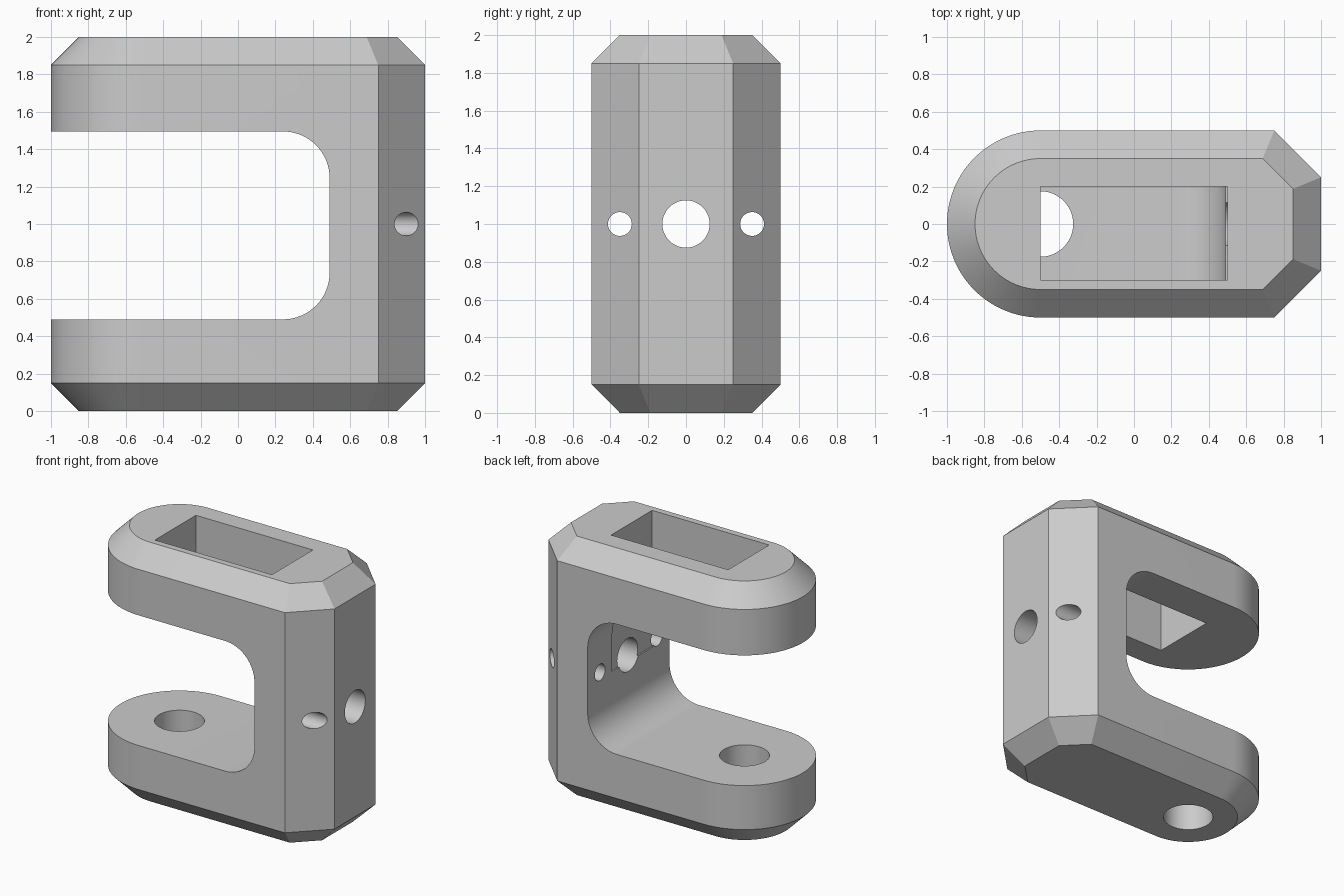
import bpy
import bmesh
from math import pi, sin, cos, tan
from mathutils import Matrix, Vector

cube = bpy.data.objects.get("Cube")
if cube:
    bpy.data.objects.remove(cube, do_unlink=True)

# Single plain grey material
grey = bpy.data.materials.new("light_grey")
grey.use_nodes = True
colour = (0.6, 0.6, 0.6, 1.0)
grey.diffuse_color = colour
grey.node_tree.nodes["Principled BSDF"].inputs["Base Color"].default_value = colour


def arc(cx, cy, r, start, end, steps):
    return [(cx + r * cos(start + (end - start) * i / steps),
             cy + r * sin(start + (end - start) * i / steps))
            for i in range(steps + 1)]


def loft(name, rings):
    """Solid skinned through equal-length rings, capped at both ends."""
    bm = bmesh.new()
    loops = [[bm.verts.new(p) for p in ring] for ring in rings]
    n = len(loops[0])
    for low, high in zip(loops, loops[1:]):
        for i in range(n):
            j = (i + 1) % n
            bm.faces.new((low[i], low[j], high[j], high[i]))
    bm.faces.new(loops[0][::-1])
    bm.faces.new(loops[-1])
    bmesh.ops.recalc_face_normals(bm, faces=bm.faces)
    mesh = bpy.data.meshes.new(name)
    bm.to_mesh(mesh)
    bm.free()
    mesh.materials.append(grey)
    obj = bpy.data.objects.new(name, mesh)
    bpy.context.collection.objects.link(obj)
    return obj


def cylinder(name, start, axis, length, r):
    turn = Vector((0, 0, 1)).rotation_difference(Vector(axis)).to_matrix().to_4x4()
    place = Matrix.Translation(start) @ turn
    circle = arc(0, 0, r, 0, 2 * pi, 48)[:-1]
    return loft(name, [[place @ Vector((x, y, z)) for x, y in circle]
                       for z in (0, length)])


def outline(inset):
    """Plan: round nose at -x, two clipped corners at +x."""
    t = inset * tan(pi / 8)
    half = 0.5 - inset
    nose = arc(-0.5, 0, half, pi / 2, 1.5 * pi, 48)
    return nose + [(0.75 - t, -half), (1 - inset, t - 0.25),
                   (1 - inset, 0.25 - t), (0.75 - t, half)]


# Body with chamfered top and bottom rims
body = loft("bracket_body", [[(x, y, z) for x, y in outline(d)]
                             for z, d in ((0, 0.15), (0.15, 0), (1.85, 0), (2, 0.15))])

# Side opening with rounded inner corners
back, low, high, r = 0.49, 0.49, 1.495, 0.25
mouth = ([(-1.3, low)] + arc(back - r, low + r, r, -pi / 2, 0, 16)
         + arc(back - r, high - r, r, 0, pi / 2, 16) + [(-1.3, high)])
cutters = [loft("opening_cutter", [[(x, y, z) for x, z in mouth] for y in (-0.7, 0.7)])]

# Rectangular slot through the upper arm, grazing the inner wall
slot = [(-0.5, -0.3), (0.5, -0.3), (0.5, 0.2), (-0.5, 0.2)]
cutters.append(loft("slot_cutter", [[(x, y, z) for x, y in slot] for z in (0.95, 2.2)]))

# Round hole in the lower arm, and three through the upright
cutters.append(cylinder("lower_hole_cutter", (-0.5, 0, -0.1), (0, 0, 1), 0.8, 0.175))
cutters.append(cylinder("centre_hole_cutter", (0.3, 0, 1), (1, 0, 0), 0.9, 0.125))
for y in (-0.35, 0.35):
    cutters.append(cylinder("side_hole_cutter", (0.3, y, 1), (1, 0, 0), 0.9, 0.063))

# Cut the body, then discard the cutters
bpy.ops.object.select_all(action='DESELECT')
bpy.context.view_layer.objects.active = body
body.select_set(True)
for cutter in cutters:
    cutter.hide_render = True
    mod = body.modifiers.new("cut", 'BOOLEAN')
    mod.operation = 'DIFFERENCE'
    mod.solver = 'EXACT'
    mod.object = cutter
    bpy.ops.object.modifier_apply(modifier=mod.name)
    bpy.data.objects.remove(cutter, do_unlink=True)

bpy.ops.object.shade_smooth_by_angle(angle=pi / 6)
